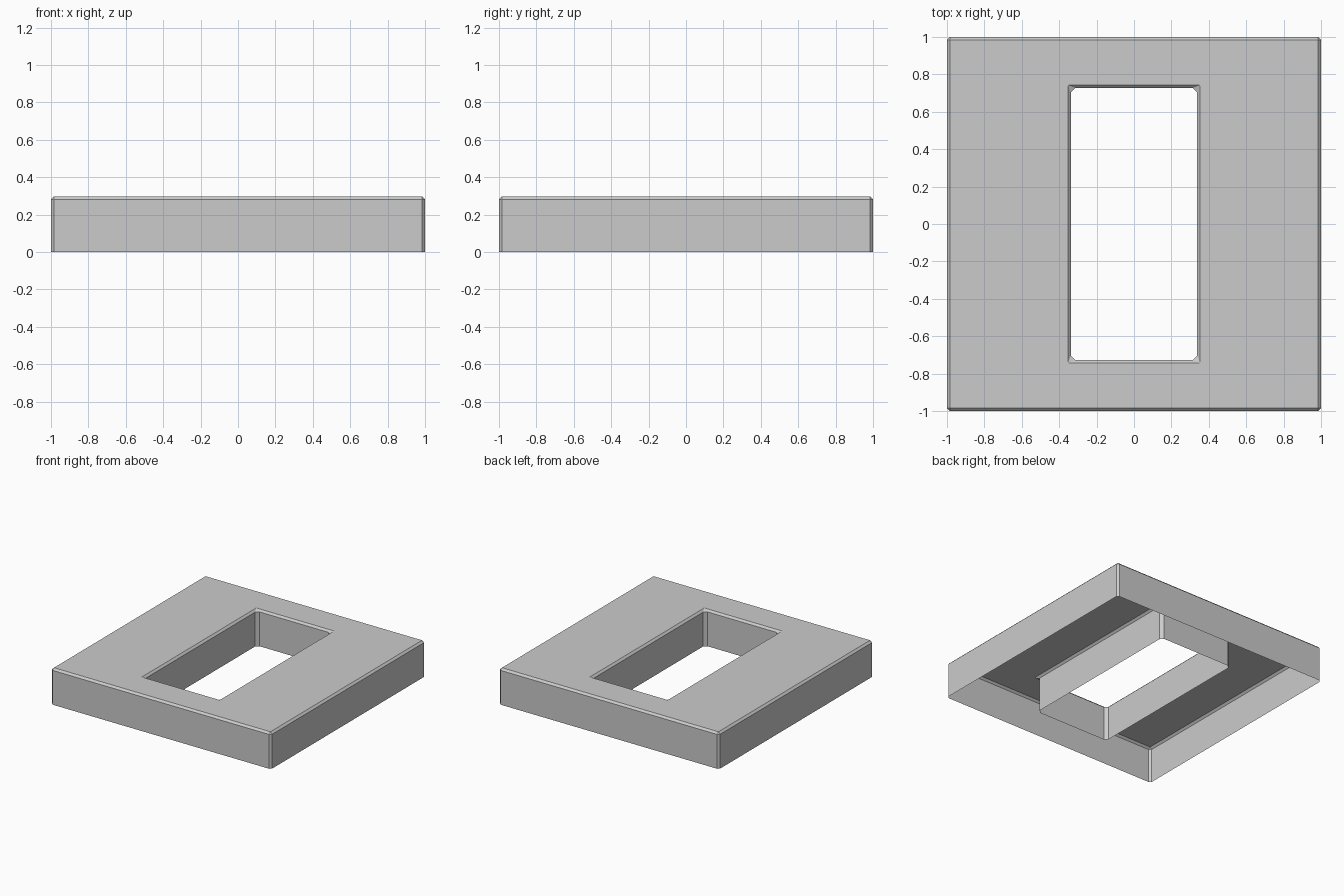
import bpy
import bmesh

cube = bpy.data.objects.get("Cube")
if cube:
    bpy.data.objects.remove(cube)

# Overall sizes
HEIGHT = 0.298
BEVEL = 0.016
HOLE_X, HOLE_Y = 0.338, 0.727
HOLE_CUT = 0.024


def ring(bm, hx, hy, cut, z):
    """Rectangle with cut corners, counter-clockwise from above."""
    pts = [(hx, cut - hy), (hx, hy - cut), (hx - cut, hy), (cut - hx, hy),
           (-hx, hy - cut), (-hx, cut - hy), (cut - hx, -hy), (hx - cut, -hy)]
    return [bm.verts.new((x, y, z)) for x, y in pts]


def loft(bm, rings):
    for a, b in zip(rings, rings[1:]):
        for i in range(len(a)):
            j = (i + 1) % len(a)
            bm.faces.new((a[i], a[j], b[j], b[i]))


# Open-bottomed shell: outer wall, bevel, top, hole bevel, hole wall
bm = bmesh.new()
shoulder = HEIGHT - BEVEL
top = 1 - BEVEL
loft(bm, [
    ring(bm, 1, 1, BEVEL, 0),
    ring(bm, 1, 1, BEVEL, shoulder),
    ring(bm, top, top, 0, HEIGHT),
    ring(bm, HOLE_X + BEVEL, HOLE_Y + BEVEL, 0, HEIGHT),
    ring(bm, HOLE_X, HOLE_Y, HOLE_CUT, shoulder),
    ring(bm, HOLE_X, HOLE_Y, HOLE_CUT, 0),
])
# Square rings have doubled corner points; collapse them
bmesh.ops.remove_doubles(bm, verts=bm.verts[:], dist=0.0001)

mesh = bpy.data.meshes.new("slab_with_opening")
bm.to_mesh(mesh)
bm.free()

# Plain grey material
grey = bpy.data.materials.new("light grey")
grey.use_nodes = True
colour = (0.6, 0.6, 0.6, 1)
grey.diffuse_color = colour
grey.node_tree.nodes["Principled BSDF"].inputs["Base Color"].default_value = colour
mesh.materials.append(grey)

slab = bpy.data.objects.new("slab_with_opening", mesh)
bpy.context.collection.objects.link(slab)
